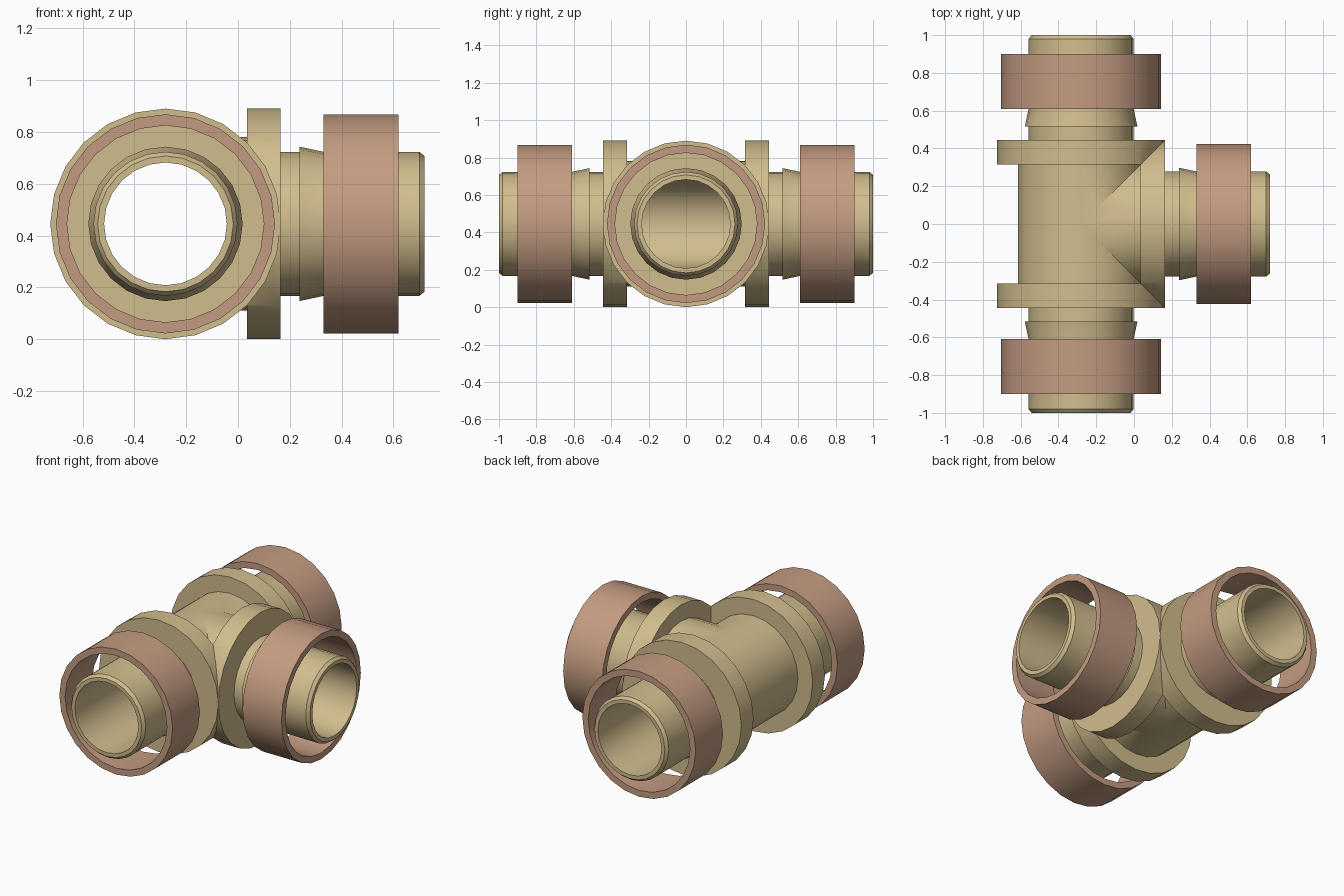
import bpy, bmesh
from math import pi, cos, sin, radians
from mathutils import Matrix, Vector

if "Cube" in bpy.data.objects:
    bpy.data.objects.remove(bpy.data.objects["Cube"])

SIDES = 24
CENTRE = Vector((-0.28, 0, 0.445))


def material(name, rgb):
    m = bpy.data.materials.new(name)
    m.diffuse_color = (*rgb, 1)
    m.use_nodes = True
    m.node_tree.nodes["Principled BSDF"].inputs["Base Color"].default_value = m.diffuse_color
    return m


tan = material("tan_plastic", (0.64, 0.51, 0.27))
copper = material("copper_plastic", (0.55, 0.33, 0.22))


def revolve(bm, profile, angle, closed):
    """Revolve (distance, radius) points about an axis at 'angle' in the ground plane."""
    rot = Matrix.Rotation(angle, 3, 'Z')
    rings = []
    for d, r in profile:
        rings.append([bm.verts.new(rot @ Vector((d, r * cos(2 * pi * i / SIDES), r * sin(2 * pi * i / SIDES))))
                      for i in range(SIDES)])
    pairs = list(zip(rings, rings[1:]))
    if closed:
        pairs.append((rings[-1], rings[0]))
    for a, b in pairs:
        for i in range(SIDES):
            j = (i + 1) % SIDES
            bm.faces.new((a[i], a[j], b[j], b[i]))


def finish(bm, name, mat):
    bmesh.ops.remove_doubles(bm, verts=bm.verts[:], dist=0.0005)
    bmesh.ops.recalc_face_normals(bm, faces=bm.faces[:])
    me = bpy.data.meshes.new(name)
    bm.to_mesh(me)
    bm.free()
    me.materials.append(mat)
    ob = bpy.data.objects.new(name, me)
    ob.location = CENTRE
    bpy.context.collection.objects.link(ob)
    bpy.ops.object.select_all(action='DESELECT')
    ob.select_set(True)
    bpy.context.view_layer.objects.active = ob
    bpy.ops.object.shade_smooth_by_angle(angle=radians(30))
    return ob


# Arm outline: body, flange, neck, barb, chamfered tip, then back down the bore
ARM = [(0, 0.335), (0.315, 0.335), (0.315, 0.445), (0.445, 0.445), (0.445, 0.278),
       (0.517, 0.278), (0.517, 0.298), (0.62, 0.276), (0.98, 0.278), (1.0, 0.262),
       (1.0, 0.237), (0, 0.237)]
RING = [(0.61, 0.423), (0.90, 0.423), (0.90, 0.38), (0.61, 0.38)]

# Each arm is mitred where it meets its neighbours: (name, direction, mitre normals)
ARMS = [("right", 0, [(1, -1, 0), (1, 1, 0)]),
        ("back", pi / 2, [(-1, 1, 0)]),
        ("front", -pi / 2, [(-1, -1, 0)])]

# Hollow tee body
body = bmesh.new()
for name, angle, mitres in ARMS:
    arm = bmesh.new()
    revolve(arm, ARM, angle, closed=False)
    for n in mitres:
        bmesh.ops.bisect_plane(arm, geom=arm.verts[:] + arm.edges[:] + arm.faces[:], dist=1e-5,
                               plane_co=(0, 0, 0), plane_no=n, clear_inner=True)
    tmp = bpy.data.meshes.new("tmp")
    arm.to_mesh(tmp)
    arm.free()
    body.from_mesh(tmp)
    bpy.data.meshes.remove(tmp)
finish(body, "tee_body", tan)

# Loose coupling ring around each arm
for name, angle, _ in ARMS:
    bm = bmesh.new()
    revolve(bm, RING, angle, closed=True)
    finish(bm, "coupling_ring_" + name, copper)
